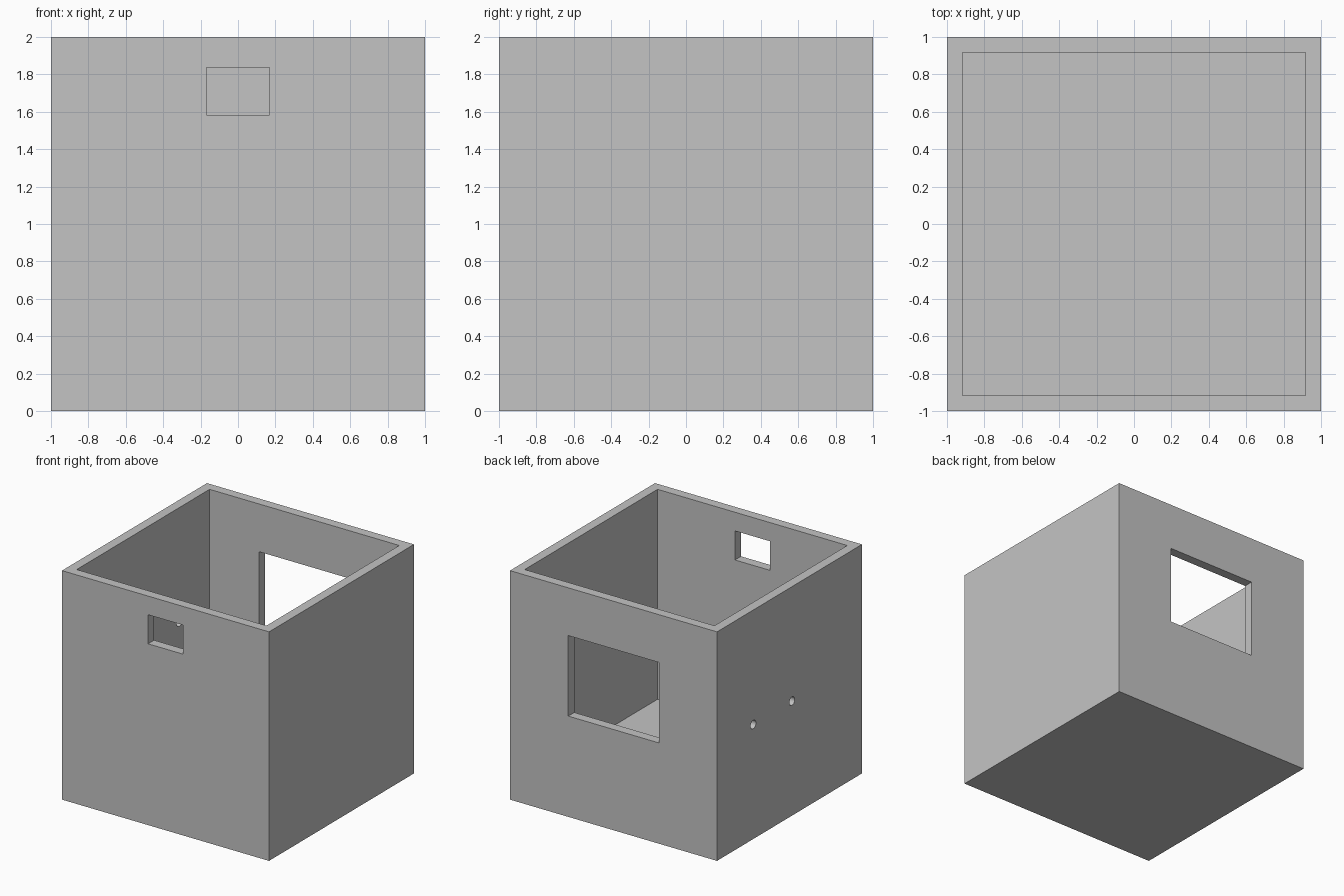
import bpy, math

if "Cube" in bpy.data.objects:
    bpy.data.objects.remove(bpy.data.objects["Cube"])

WALL, FLOOR = 1 / 12, 1 / 6

grey = bpy.data.materials.new("plain_grey")
grey.diffuse_color = (0.55, 0.55, 0.55, 1)
grey.use_nodes = True
grey.node_tree.nodes["Principled BSDF"].inputs["Base Color"].default_value = grey.diffuse_color


def box(name, lo, hi):
    """Axis-aligned box between two corners."""
    centre = [(a + b) / 2 for a, b in zip(lo, hi)]
    bpy.ops.mesh.primitive_cube_add(size=1, location=centre)
    ob = bpy.context.object
    ob.name = name
    ob.scale = [b - a for a, b in zip(lo, hi)]
    bpy.ops.object.transform_apply(location=True, rotation=False, scale=True)
    return ob


def cut(target, cutter):
    """Subtract a cutter from the target, then discard the cutter."""
    cutter.hide_render = True
    mod = target.modifiers.new("cut", 'BOOLEAN')
    mod.operation, mod.solver, mod.object = 'DIFFERENCE', 'EXACT', cutter
    bpy.context.view_layer.objects.active = target
    bpy.ops.object.modifier_apply(modifier=mod.name)
    bpy.data.objects.remove(cutter, do_unlink=True)


# Solid block, hollowed from the top
shell = box("open_box_shell", (-1, -1, 0), (1, 1, 2))
shell.data.materials.append(grey)
inner = 1 - WALL
cut(shell, box("cavity_cutter", (-inner, -inner, FLOOR), (inner, inner, 2.2)))

# Small front window and large back window
cut(shell, box("front_window_cutter", (-0.169, -1.1, 1.583), (0.169, -0.8, 1.837)))
cut(shell, box("back_window_cutter", (-0.4375, 0.8, 0.88), (0.4375, 1.1, 1.583)))

# Two round holes through the left wall
for y in (0.5, -0.035):
    bpy.ops.mesh.primitive_cylinder_add(vertices=32, radius=0.037, depth=0.3,
                                        location=(-1 + WALL / 2, y, 1.0),
                                        rotation=(0, math.pi / 2, 0))
    cut(shell, bpy.context.object)

# Smooth only the round hole walls
bpy.ops.object.select_all(action='DESELECT')
shell.select_set(True)
bpy.context.view_layer.objects.active = shell
bpy.ops.object.shade_smooth_by_angle(angle=math.radians(30))
